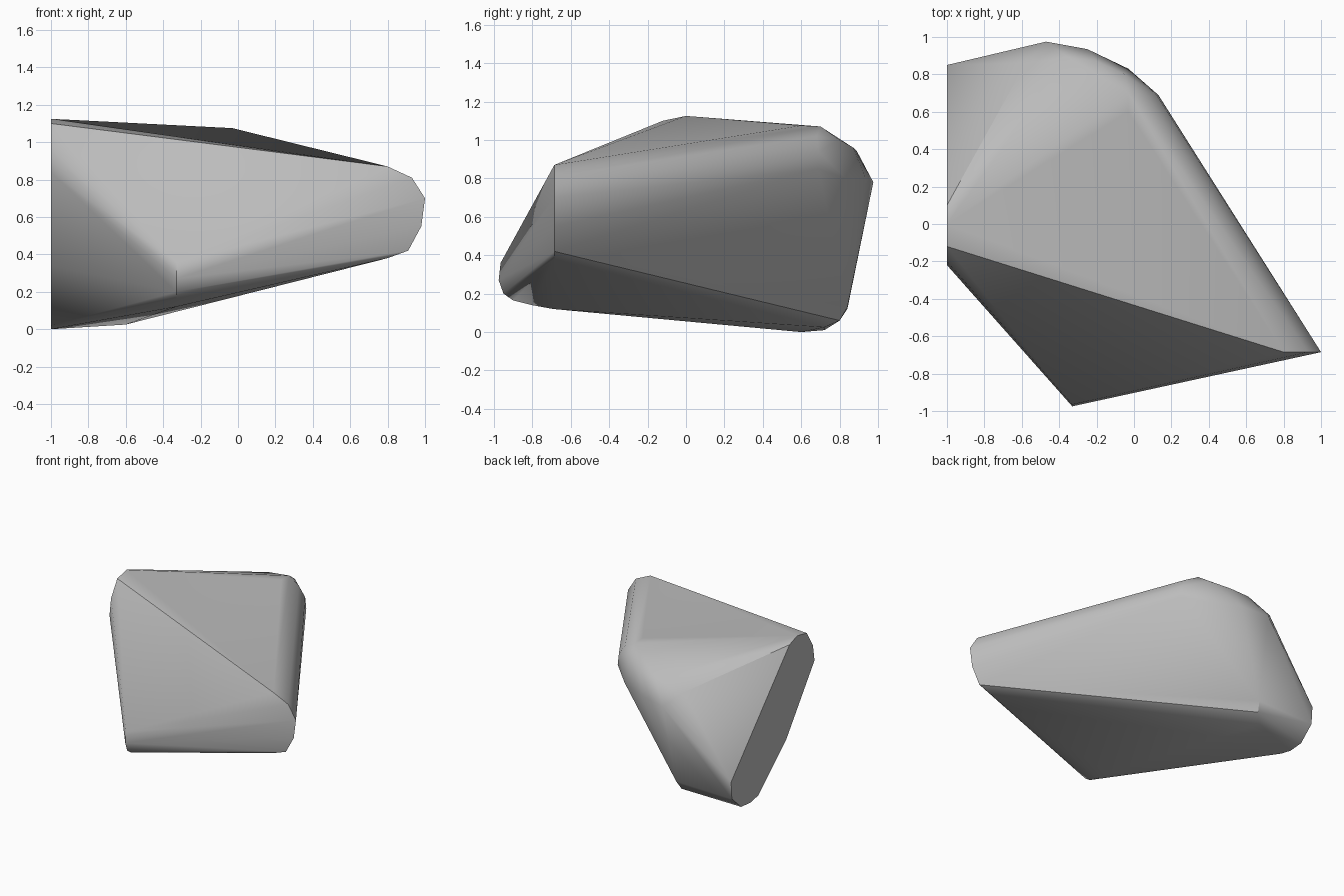
import bpy
import bmesh

cube = bpy.data.objects.get("Cube")
if cube:
    bpy.data.objects.remove(cube)


def make_material(name, rgb):
    mat = bpy.data.materials.new(name)
    mat.use_nodes = True
    color = (*rgb, 1.0)
    mat.diffuse_color = color
    mat.node_tree.nodes["Principled BSDF"].inputs["Base Color"].default_value = color
    return mat


# Flat sliced end, as a (y, z) profile on the plane x = -1
sliced_end = [(-1.0, y, z) for y, z in (
    (-.22, .84), (-.20, .97), (-.12, 1.1), (0, 1.125), (.1, 1.09), (.85, .26),
    (.84, .12), (.72, .01), (.6, 0), (.5, .02), (.14, .34))]

# Rounded right tip, as an (x, z) profile
right_tip = [(x, -.685, z) for x, z in (
    (.8, .87), (.93, .81), (1.0, .7), (.98, .55), (.91, .42), (.8, .38))]

# Rounded front nose, as a (y, z) profile
front_nose = [(-.33, y, z) for y, z in (
    (-.965, .36), (-.975, .27), (-.95, .2), (-.9, .165), (-.8, .14), (-.69, .12))]

# Rounded upper back corner
back_top = [
    (-.03, .6, 1.075), (-.03, .7, 1.07), (.07, .68, 1.02), (.12, .69, .94),
    (.13, .69, .85), (-.03, .83, .8), (-.05, .8, 1.0), (-.25, .935, .8),
    (-.2, .87, .96), (-.35, .89, .94), (-.58, .86, .88), (-.47, .975, .78)]

# Rounded lower back corner
back_bottom = [(-.5, .84, .13), (-.52, .8, .06), (-.6, .72, .025), (-.7, .84, .13)]


def build_stone(name, points, mat):
    """Wrap the rounded corners in one tight skin and shade it."""
    bm = bmesh.new()
    for p in points:
        bm.verts.new(p)
    hull = bmesh.ops.convex_hull(bm, input=bm.verts[:])
    loose = {v for v in hull["geom_interior"] + hull["geom_unused"]
             if isinstance(v, bmesh.types.BMVert) and not v.link_faces}
    bmesh.ops.delete(bm, geom=list(loose), context="VERTS")
    bmesh.ops.dissolve_limit(bm, angle_limit=.02, verts=bm.verts[:], edges=bm.edges[:])
    bmesh.ops.recalc_face_normals(bm, faces=bm.faces[:])
    mesh = bpy.data.meshes.new(name)
    bm.to_mesh(mesh)
    bm.free()
    mesh.materials.append(mat)
    obj = bpy.data.objects.new(name, mesh)
    bpy.context.collection.objects.link(obj)
    bpy.ops.object.select_all(action="DESELECT")
    obj.select_set(True)
    bpy.context.view_layer.objects.active = obj
    bpy.ops.object.shade_smooth_by_angle(angle=.6)
    return obj


stone_grey = make_material("stone_grey", (.5, .5, .5))
build_stone("stone", sliced_end + right_tip + front_nose + back_top + back_bottom, stone_grey)
